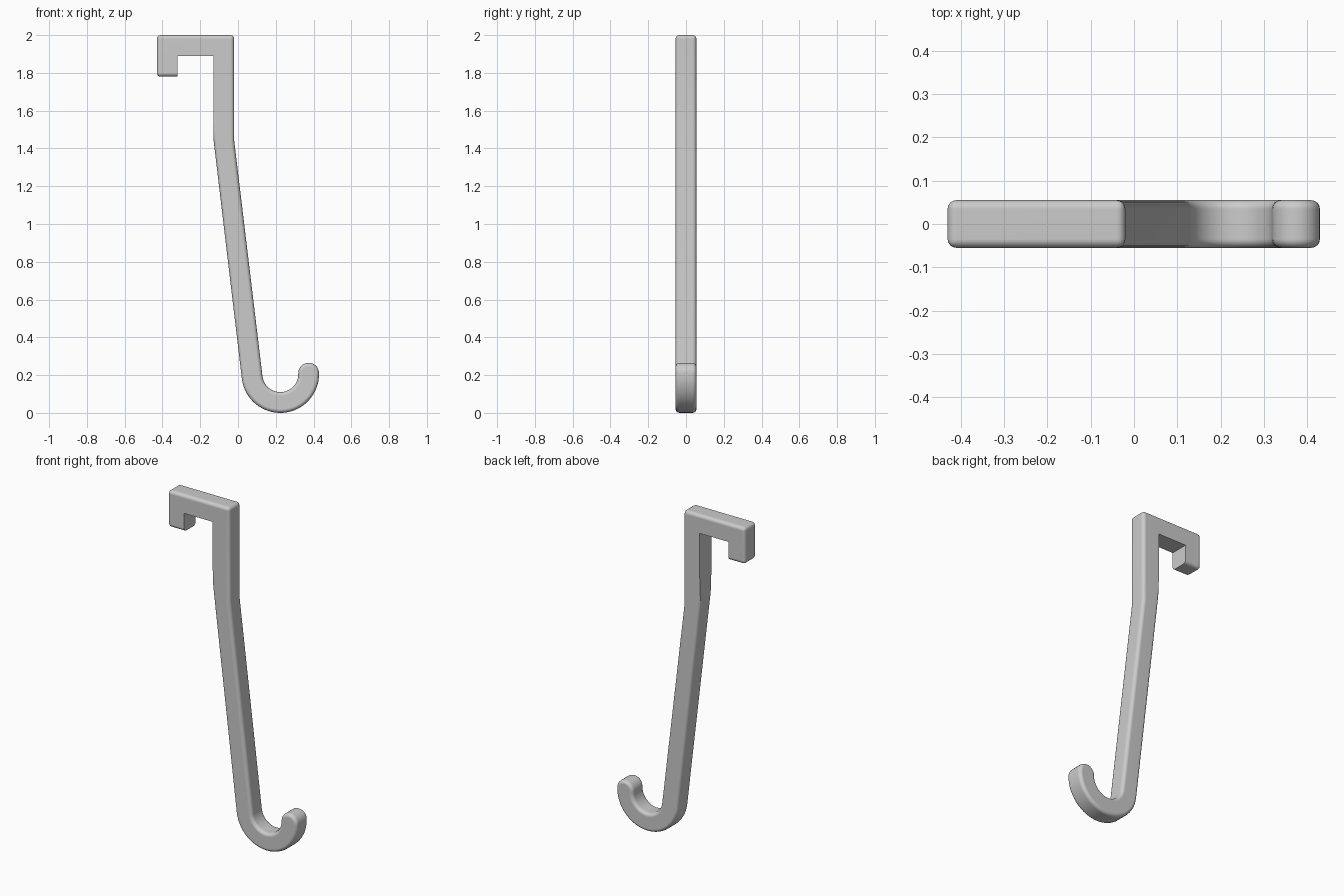
import bpy
import bmesh
from math import cos, sin, radians
from mathutils import Vector

cube = bpy.data.objects.get("Cube")
if cube:
    bpy.data.objects.remove(cube, do_unlink=True)

HALF = 0.055           # half thickness
ROUND = 0.02           # edge rounding
CENTRE = (0.224, 0.205)  # centre of the bottom hook
OUTER, INNER = 0.205, 0.095
LEAN = 187             # angle where the leaning shaft meets the hook


def arc(centre, radius, start, end, steps):
    """Points along a circular arc, angles in degrees."""
    angles = [radians(start + (end - start) * i / steps) for i in range(steps + 1)]
    return [(centre[0] + radius * cos(a), centre[1] + radius * sin(a)) for a in angles]


# Side profile: over-door clamp, then leaning shaft, then curled hook
clamp = [(-0.02, 1.44), (-0.02, 2), (-0.43, 2), (-0.43, 1.78),
         (-0.32, 1.78), (-0.32, 1.89), (-0.13, 1.89), (-0.13, 1.45)]
outer_curl = arc(CENTRE, OUTER, LEAN, 360, 28)
tip_centre = (CENTRE[0] + (OUTER + INNER) / 2, CENTRE[1] + 0.005)
tip = arc(tip_centre, (OUTER - INNER) / 2, 0, 180, 14)
inner_curl = arc(CENTRE, INNER, 360, LEAN, 24)
profile = clamp + outer_curl[:-1] + tip + inner_curl[1:]

# Extrude the profile through its thickness
bm = bmesh.new()
front = [bm.verts.new((x, -HALF, z)) for x, z in profile]
back = [bm.verts.new((x, HALF, z)) for x, z in profile]
bm.faces.new(front)
bm.faces.new(back[::-1])
count = len(profile)
for i in range(count):
    j = (i + 1) % count
    bm.faces.new((front[j], front[i], back[i], back[j]))
bmesh.ops.recalc_face_normals(bm, faces=bm.faces[:])

# Round the outline and outer corners; the inside of the clamp stays crisp
crisp_sides = (4, 5, 6)
round_corners = (1, 2, 3)
edges = []
for side in (front, back):
    edges += [bm.edges.get((side[i], side[(i + 1) % count]))
              for i in range(count) if i not in crisp_sides]
edges += [bm.edges.get((front[i], back[i])) for i in round_corners]
bmesh.ops.bevel(bm, geom=edges, offset=ROUND, offset_type='OFFSET',
                segments=4, profile=0.5, affect='EDGES', clamp_overlap=False)

mesh = bpy.data.meshes.new("door_hook")
bm.to_mesh(mesh)
bm.free()
hook = bpy.data.objects.new("door_hook", mesh)
bpy.context.collection.objects.link(hook)

# Smooth rounded edges with flat-looking broad faces
bpy.ops.object.select_all(action='DESELECT')
hook.select_set(True)
bpy.context.view_layer.objects.active = hook
bpy.ops.object.shade_smooth_by_angle(angle=radians(30))
normals = hook.modifiers.new("weighted_normals", 'WEIGHTED_NORMAL')
normals.keep_sharp = True
